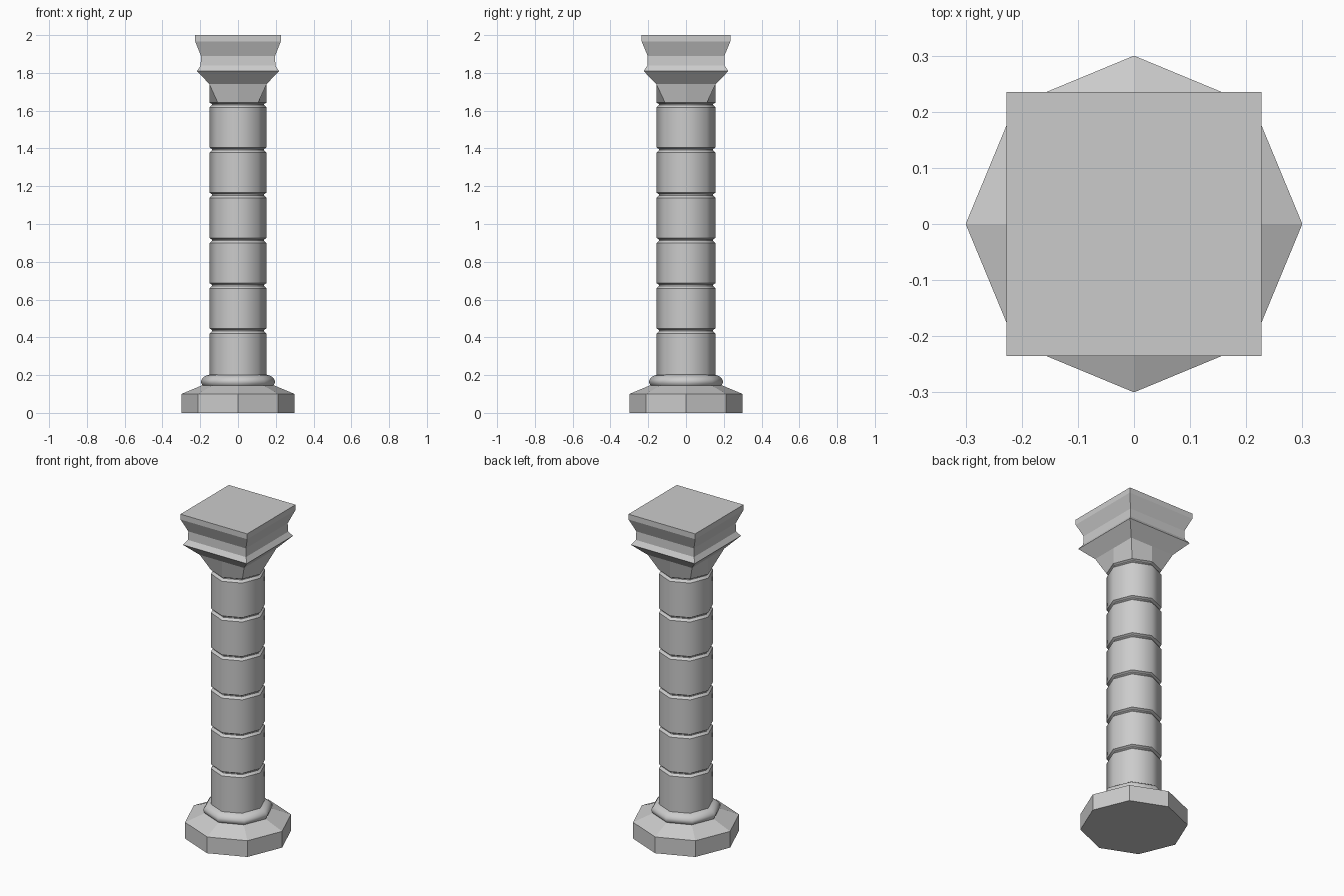
import bpy, bmesh, math

if "Cube" in bpy.data.objects:
    bpy.data.objects.remove(bpy.data.objects["Cube"])

Y_STRETCH = 1.035  # shaft and capital are slightly deeper than wide


def loft(name, rings, y_scale=1.0, smooth=False, sharp_rings=False):
    """Eight-sided loft; ring = (z, axis radius, corner half-width)."""
    bm = bmesh.new()
    loops = []
    for z, axis, corner in rings:
        loop = []
        for i in range(8):
            a = i * math.pi / 4
            r = axis if i % 2 == 0 else corner * math.sqrt(2)
            loop.append(bm.verts.new((r * math.cos(a), r * math.sin(a) * y_scale, z)))
        loops.append(loop)
    for lo, hi in zip(loops, loops[1:]):
        for i in range(8):
            j = (i + 1) % 8
            bm.faces.new((lo[i], lo[j], hi[j], hi[i])).smooth = smooth
    bm.faces.new(loops[0][::-1])
    bm.faces.new(loops[-1])
    if sharp_rings:
        for e in bm.edges:
            if abs(e.verts[0].co.z - e.verts[1].co.z) < 1e-5:
                e.smooth = False
    me = bpy.data.meshes.new(name)
    bm.to_mesh(me)
    bm.free()
    ob = bpy.data.objects.new(name, me)
    bpy.context.collection.objects.link(ob)
    return ob


def octagon(z, r):
    return (z, r, r * math.sqrt(0.5))


def square(z, h):
    return (z, h, h)


# Octagonal plinth with a sloping top
loft("base", [octagon(0, 0.30), octagon(0.10, 0.30), octagon(0.146, 0.19)])

# Rounded moulding at the foot of the shaft
foot = [(0.14, 0.182), (0.15, 0.191), (0.162, 0.196), (0.175, 0.194),
        (0.188, 0.184), (0.197, 0.170), (0.203, 0.150)]
loft("foot_moulding", [octagon(z, r) for z, r in foot], smooth=True)

# Shaft of six stacked drums with bevelled joints
shaft = [octagon(0.19, 0.151)]
for i in range(6):
    top = 0.437 + i * 0.2395
    shaft += [octagon(top - 0.017, 0.151), octagon(top - 0.004, 0.138),
              octagon(top + 0.002, 0.138)]
    if i < 5:
        shaft.append(octagon(top + 0.010, 0.151))
loft("shaft", shaft, Y_STRETCH, smooth=True, sharp_rings=True)

# Capital: octagon turning into a square, then moulded upwards
capital = [octagon(1.635, 0.138), octagon(1.642, 0.151), square(1.74, 0.151),
           square(1.81, 0.217), square(1.838, 0.198), square(1.89, 0.196),
           square(1.967, 0.227), square(2.0, 0.227)]
loft("capital", capital, Y_STRETCH)
